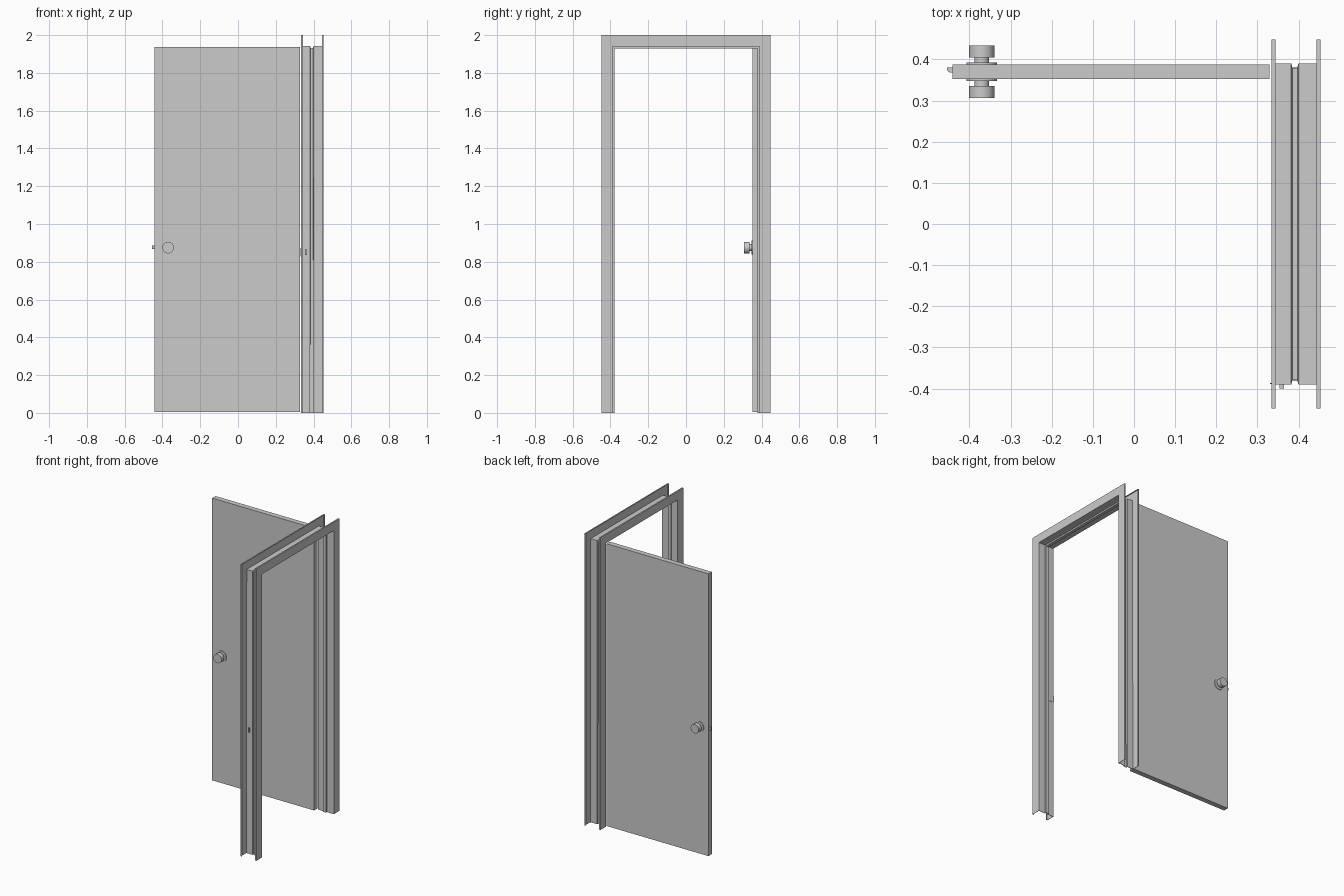
import bpy
import bmesh
import math

default = bpy.data.objects.get("Cube")
if default:
    bpy.data.objects.remove(default, do_unlink=True)

grey = bpy.data.materials.new("plain grey")
grey.use_nodes = True
grey.diffuse_color = (0.6, 0.6, 0.6, 1)
bsdf = next(n for n in grey.node_tree.nodes if n.type == "BSDF_PRINCIPLED")
bsdf.inputs["Base Color"].default_value = grey.diffuse_color


def finish(name, bm, recalc=True):
    if recalc:
        bmesh.ops.recalc_face_normals(bm, faces=bm.faces)
    mesh = bpy.data.meshes.new(name)
    bm.to_mesh(mesh)
    bm.free()
    mesh.materials.append(grey)
    obj = bpy.data.objects.new(name, mesh)
    bpy.context.collection.objects.link(obj)
    return obj


def prism(name, outline, z0, z1):
    """Extrude a flat x-y outline between two heights."""
    bm = bmesh.new()
    face = bm.faces.new([bm.verts.new((x, y, z0)) for x, y in outline])
    top = bmesh.ops.extrude_face_region(bm, geom=[face])["geom"]
    verts = [v for v in top if isinstance(v, bmesh.types.BMVert)]
    bmesh.ops.translate(bm, verts=verts, vec=(0, 0, z1 - z0))
    return finish(name, bm)


def box(name, x0, x1, y0, y1, z0, z1):
    return prism(name, [(x0, y0), (x1, y0), (x1, y1), (x0, y1)], z0, z1)


def knob(name, x, y, z, side):
    """Turn a rose, neck and grip about the y axis, out from the door face."""
    profile = [(0, 0), (0.037, 0), (0.037, 0.004), (0.018, 0.004),
               (0.018, 0.0165), (0.0305, 0.0165), (0.0305, 0.046), (0, 0.046)]
    bm = bmesh.new()
    verts = [bm.verts.new((x + r, y + side * d, z)) for r, d in profile]
    edges = [bm.edges.new(pair) for pair in zip(verts, verts[1:])]
    bmesh.ops.spin(bm, geom=verts + edges, cent=(x, y, z), axis=(0, 1, 0),
                   angle=math.tau, steps=32)
    bmesh.ops.remove_doubles(bm, verts=bm.verts, dist=0.0001)
    obj = finish(name, bm)
    bpy.ops.object.select_all(action="DESELECT")
    obj.select_set(True)
    bpy.context.view_layer.objects.active = obj
    bpy.ops.object.shade_smooth_by_angle(angle=math.radians(35))


# Folded sheet frame: casing lips, faces, rabbets and the raised stop
half, head, wide = 0.388, 1.94, 0.06
section = [(0.344, wide), (0.3345, wide), (0.3345, 0), (0.380, 0),
           (0.380, -0.01), (0.4015, -0.01), (0.4015, 0), (0.4535, 0),
           (0.4535, wide), (0.444, wide)]
bm = bmesh.new()
strips = []
for x, d in section:
    y, z = half + d, head + d
    strips.append([bm.verts.new((x, *p)) for p in ((-y, 0), (-y, z), (y, z), (y, 0))])
for a, b in zip(strips, strips[1:]):
    for s in range(3):
        bm.faces.new((a[s], a[s + 1], b[s + 1], b[s]))
frame = finish("door_frame", bm, recalc=False)
sheet = frame.modifiers.new("sheet thickness", "SOLIDIFY")
sheet.thickness = 0.002
sheet.offset = -1
sheet.use_even_offset = True

# Door leaf, standing open
front, back = 0.352, 0.388
box("door_leaf", -0.4415, 0.3295, front, back, 0.006, 1.938)

# Knobs on both faces
knob("front_knob", -0.370, front, 0.875, -1)
knob("back_knob", -0.370, back, 0.875, 1)

# Sloped latch bolt on the free edge
prism("latch_bolt", [(-0.440, 0.380), (-0.4545, 0.380), (-0.4545, 0.376),
                     (-0.452, 0.371), (-0.447, 0.368), (-0.440, 0.368)],
      0.867, 0.885)

# Strike plate on the jamb, with its box behind
box("strike_plate", 0.330, 0.371, -0.3885, -0.3865, 0.827, 0.873)
box("strike_box", 0.354, 0.364, -0.400, -0.3885, 0.835, 0.865)
